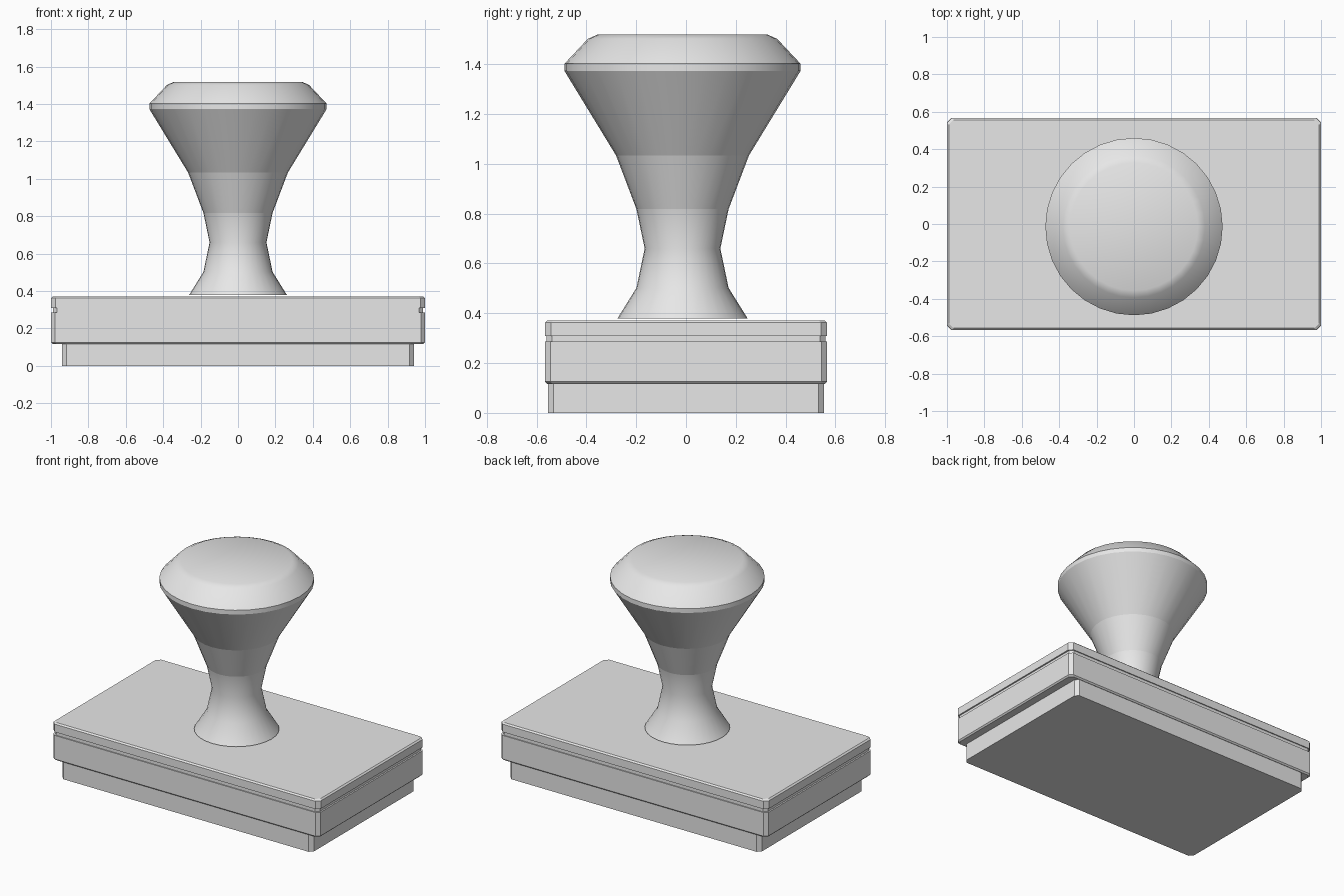
import bpy
import bmesh
from math import cos, sin, tau

cube = bpy.data.objects.get("Cube")
if cube:
    bpy.data.objects.remove(cube, do_unlink=True)

grey = bpy.data.materials.new("light_grey")
grey.use_nodes = True
grey.diffuse_color = (0.8, 0.8, 0.8, 1)
grey.node_tree.nodes["Principled BSDF"].inputs["Base Color"].default_value = (0.8, 0.8, 0.8, 1)


def loft(name, rings, smooth=False, sharp=()):
    """Skin closed rings of points from bottom to top and cap both ends."""
    bm = bmesh.new()
    loops = [[bm.verts.new(p) for p in ring] for ring in rings]
    n = len(loops[0])
    bm.faces.new(loops[0][::-1])
    bm.faces.new(loops[-1])
    for low, high in zip(loops, loops[1:]):
        for i in range(n):
            j = (i + 1) % n
            bm.faces.new((low[i], low[j], high[j], high[i]))
    for face in bm.faces:
        face.smooth = smooth
    # Crisp shading breaks along chosen rings
    for k in sharp:
        for i in range(n):
            bm.edges.get((loops[k][i], loops[k][(i + 1) % n])).smooth = False
    mesh = bpy.data.meshes.new(name)
    bm.to_mesh(mesh)
    bm.free()
    mesh.materials.append(grey)
    obj = bpy.data.objects.new(name, mesh)
    bpy.context.collection.objects.link(obj)
    return obj


def slab_ring(z, hx, hy, cut):
    """Rectangle with chamfered corners, counter-clockwise."""
    return [(hx, cut - hy, z), (hx, hy - cut, z), (hx - cut, hy, z), (cut - hx, hy, z),
            (-hx, hy - cut, z), (-hx, cut - hy, z), (cut - hx, -hy, z), (hx - cut, -hy, z)]


def slab(name, hx, hy, cut, levels):
    """Stack of chamfered rectangles; levels are (height, inset)."""
    return loft(name, [slab_ring(z, hx - d, hy - d, cut) for z, d in levels])


# Base: stamping pad, body, recessed seam and lid
slab("stamp_pad", 0.94, 0.555, 0.023, [(0, 0), (0.12, 0)])
slab("base_body", 1.0, 0.567, 0.022, [(0.117, 0.009), (0.126, 0), (0.286, 0)])
slab("seam_band", 0.99, 0.56, 0.022, [(0.28, 0), (0.315, 0)])
slab("base_lid", 1.0, 0.567, 0.025, [(0.309, 0), (0.362, 0), (0.371, 0.01)])

# Turned handle
profile = [(0.261, 0.38), (0.185, 0.502), (0.152, 0.66), (0.185, 0.818), (0.267, 1.034),
           (0.474, 1.373), (0.474, 1.402), (0.38, 1.502), (0.342, 1.519)]
SIDES = 32
handle = loft("handle",
              [[(r * cos(tau * i / SIDES), r * sin(tau * i / SIDES), z) for i in range(SIDES)]
               for r, z in profile],
              smooth=True, sharp=(0, 3, 4, 5, 6))
handle.location.y = -0.014
